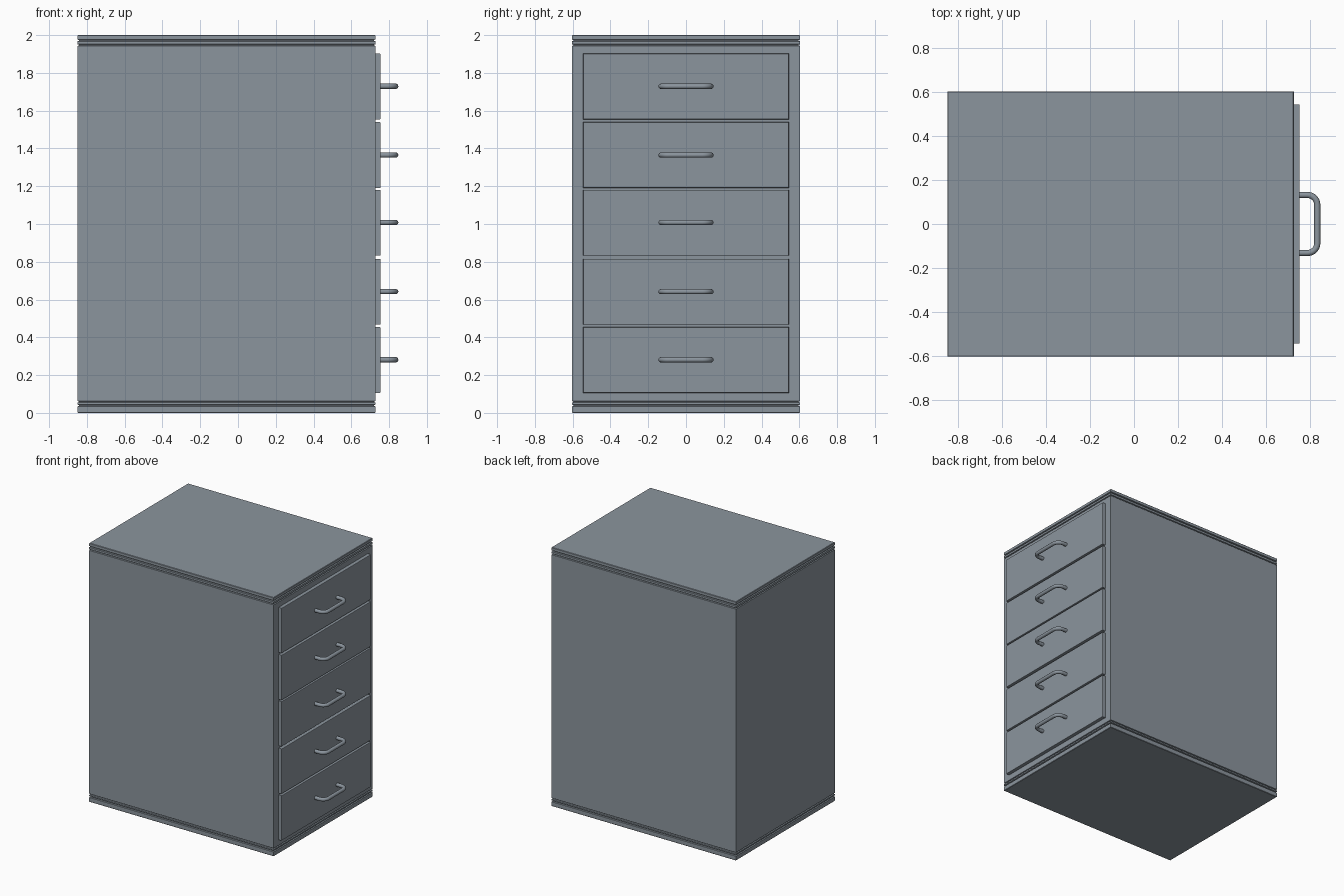
import bpy, bmesh, math
from mathutils import Vector

if "Cube" in bpy.data.objects:
    bpy.data.objects.remove(bpy.data.objects["Cube"])

steel = bpy.data.materials.new("blue grey steel")
steel.diffuse_color = (0.26, 0.30, 0.34, 1)
steel.use_nodes = True
steel.node_tree.nodes["Principled BSDF"].inputs["Base Color"].default_value = steel.diffuse_color


def finish(name, bm):
    bmesh.ops.recalc_face_normals(bm, faces=bm.faces)
    me = bpy.data.meshes.new(name)
    bm.to_mesh(me)
    bm.free()
    me.materials.append(steel)
    ob = bpy.data.objects.new(name, me)
    bpy.context.collection.objects.link(ob)
    return ob


def smooth(ob, angle):
    bpy.ops.object.select_all(action='DESELECT')
    ob.select_set(True)
    bpy.context.view_layer.objects.active = ob
    bpy.ops.object.shade_smooth_by_angle(angle=math.radians(angle))


def loft(bm, rings):
    rows = [[bm.verts.new(p) for p in ring] for ring in rings]
    n = len(rows[0])
    for a, b in zip(rows, rows[1:]):
        for i in range(n):
            j = (i + 1) % n
            bm.faces.new((a[i], a[j], b[j], b[i]))
    bm.faces.new(rows[0])
    bm.faces.new(rows[-1])


# cabinet shell: stacked outline with grooves under the top and above the base
X0, X1, Y = -0.85, 0.728, 0.604
profile = [(0, 0.003), (0.003, 0), (0.034, 0), (0.037, 0.008), (0.041, 0.008),
           (0.044, 0), (0.054, 0), (0.057, 0.008), (0.060, 0.008), (0.063, 0)]
profile += [(1.943, 0), (1.946, 0.008), (1.949, 0.008), (1.952, 0), (1.967, 0),
            (1.970, 0.008), (1.974, 0.008), (1.977, 0), (1.997, 0), (2.0, 0.003)]
bm = bmesh.new()
loft(bm, [[(X0 + d, -Y + d, z), (X1 - d, -Y + d, z),
           (X1 - d, Y - d, z), (X0 + d, Y - d, z)] for z, d in profile])
finish("cabinet_shell", bm)


# drawer fronts: thin plates with softened edges
def drawer_front(name, zc):
    bm = bmesh.new()
    bmesh.ops.create_cube(bm, size=1)
    for v in bm.verts:
        v.co = Vector((0.737 + v.co.x * 0.036, v.co.y * 1.088, zc + v.co.z * 0.348))
    edges = [e for e in bm.edges if all(v.co.x > 0.74 for v in e.verts)]
    bmesh.ops.bevel(bm, geom=edges, offset=0.004, segments=2, affect='EDGES', profile=0.5)
    smooth(finish(name, bm), 20)


# bent tube handle
def handle(name, zc, r=0.014, sides=14):
    half, xf, bend = 0.132, 0.835, 0.045
    path = [((0.748, -half), 0)]
    for cy, start in ((-half + bend, 0), (half - bend, 90)):
        for k in range(9):
            t = math.radians(start + 90 * k / 8)
            path.append(((xf - bend + bend * math.sin(t), cy - bend * math.cos(t)), t))
    path.append(((0.748, half), math.pi))
    rings = []
    for (x, y), t in path:
        nx, ny = math.sin(t), -math.cos(t)
        ring = []
        for i in range(sides):
            a = 2 * math.pi * i / sides
            c = r * math.cos(a)
            ring.append((x + nx * c, y + ny * c, zc + r * math.sin(a)))
        rings.append(ring)
    bm = bmesh.new()
    loft(bm, rings)
    smooth(finish(name, bm), 40)


for i, (zd, zh) in enumerate(((0.280, 0.281), (0.641, 0.642), (1.007, 1.008),
                              (1.365, 1.365), (1.728, 1.729))):
    drawer_front(f"drawer_front_{i + 1}", zd)
    handle(f"drawer_handle_{i + 1}", zh)
